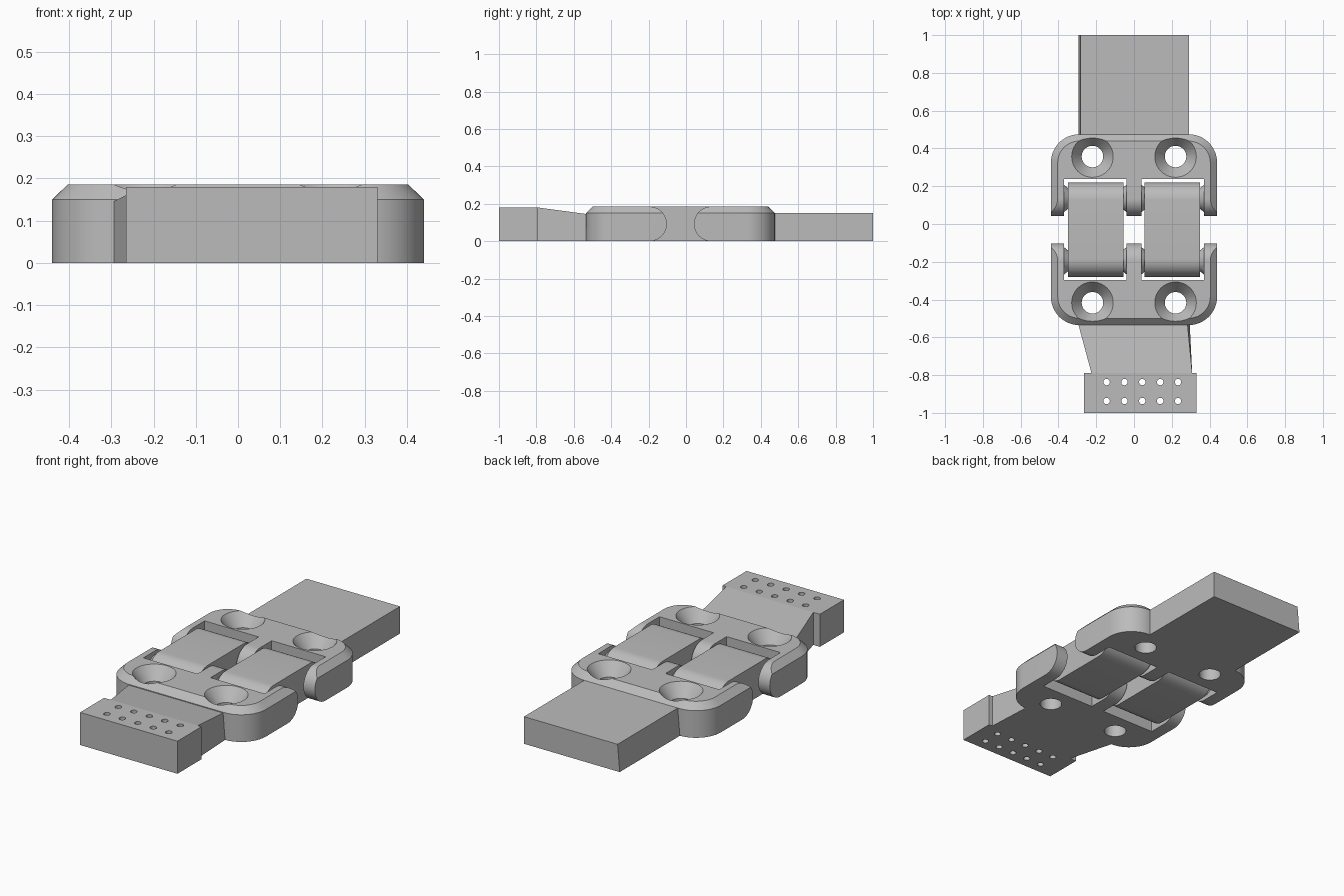
import bpy, bmesh
from math import sin, cos, pi, radians
from mathutils import Matrix

H = 0.185       # overall thickness
R = H / 2       # knuckle radius
MID = -0.03     # y of the hinge centre

if "Cube" in bpy.data.objects:
    bpy.data.objects.remove(bpy.data.objects["Cube"])

grey = bpy.data.materials.new("light grey")
grey.use_nodes = True
grey.diffuse_color = (0.5, 0.5, 0.5, 1)
grey.node_tree.nodes["Principled BSDF"].inputs["Base Color"].default_value = (0.5, 0.5, 0.5, 1)


def loft(name, rings):
    """Solid through matching rings of points, capped at both ends."""
    bm = bmesh.new()
    rows = [[bm.verts.new(p) for p in ring] for ring in rings]
    n = len(rows[0])
    for a, b in zip(rows, rows[1:]):
        for i in range(n):
            j = (i + 1) % n
            bm.faces.new((a[i], a[j], b[j], b[i]))
    bm.faces.new(rows[0])
    bm.faces.new(rows[-1])
    bmesh.ops.recalc_face_normals(bm, faces=bm.faces)
    mesh = bpy.data.meshes.new(name)
    bm.to_mesh(mesh)
    bm.free()
    ob = bpy.data.objects.new(name, mesh)
    bpy.context.collection.objects.link(ob)
    mesh.materials.append(grey)
    return ob


def box(name, x0, x1, y0, y1, z0, z1):
    return loft(name, [[(x0, y0, z), (x1, y0, z), (x1, y1, z), (x0, y1, z)] for z in (z0, z1)])


def lathe(name, profile, x, y, z=0, along_x=False, n=40):
    """Turned solid from (radius, height) pairs, about z or about x."""
    rings = []
    for r, h in profile:
        arc = [(r * cos(2 * pi * i / n), r * sin(2 * pi * i / n)) for i in range(n)]
        rings.append([(x + h, y + a, z + b) if along_x else (x + a, y + b, z + h) for a, b in arc])
    return loft(name, rings)


def boolean(ob, tool, operation):
    mod = ob.modifiers.new("cut", "BOOLEAN")
    mod.operation = operation
    mod.solver = "EXACT"
    mod.object = tool
    bpy.context.view_layer.objects.active = ob
    bpy.ops.object.modifier_apply(modifier=mod.name)
    bpy.data.objects.remove(tool)


def finish(ob, angle=25):
    bpy.ops.object.select_all(action="DESELECT")
    ob.select_set(True)
    bpy.context.view_layer.objects.active = ob
    bpy.ops.object.shade_smooth_by_angle(angle=radians(angle))


def half_round(v, n=24):
    """Half circle in (distance, z), bulging towards smaller distance."""
    return [(v - R * sin(pi * i / n), R + R * cos(pi * i / n)) for i in range(n + 1)]


def outline(inset, z, s):
    """Plate outline with rounded outer corners."""
    x, v, r = 0.44 - inset, 0.505 - inset, 0.15 - inset
    arc = [(x - r + r * cos(pi / 2 * i / 12), v - r + r * sin(pi / 2 * i / 12)) for i in range(13)]
    pts = [(x, 0)] + arc + [(-a, b) for a, b in reversed(arc)] + [(-x, 0)]
    return [(a, MID + s * b, z) for a, b in pts]


def leaf(name, s):
    # chamfered plate, rounded at the knuckle end
    ob = loft(name, [outline(0, 0, s), outline(0, 0.15, s), outline(0.036, H, s)])
    side = half_round(0.0725 + R) + [(0.7, 0), (0.7, H)]
    boolean(ob, loft("end_round", [[(x, MID + s * v, z) for v, z in side] for x in (-1, 1)]), "INTERSECT")
    for m in (-1, 1):
        # slot for the link
        xs = sorted((m * 0.04, m * 0.37))
        ys = sorted((MID, MID + s * 0.267))
        boolean(ob, box("slot", *xs, *ys, -0.1, 0.3), "DIFFERENCE")
        # countersunk screw hole
        sink = [(0.057, -0.1), (0.057, 0.115), (0.11, H), (0.11, 0.3)]
        boolean(ob, lathe("screw_hole", sink, m * 0.22, MID + s * 0.387), "DIFFERENCE")
        # conical pivots reaching into the link
        for base, d in ((0.36, -1), (0.05, 1)):
            root = base - 0.01 if d > 0 else base + 0.01
            cone = [(0.078, -m * d * 0.01), (0.078, m * d * -0.008), (0.04, m * d * 0.04)]
            boolean(ob, lathe("pivot", cone, m * root, MID + s * 0.165, R, True), "UNION")
    finish(ob)


leaf("front_leaf", -1)
leaf("back_leaf", 1)

# two links joining the leaves
for side, m in (("left", 1), ("right", -1)):
    ends = half_round(-0.1575)
    ring = ends + [(-v, z) for v, z in reversed(ends)]
    link = loft(side + "_link", [[(m * x, MID + v, z) for v, z in ring] for x in (0.055, 0.35)])
    finish(link)

# plain strap at the back
strap = [(-0.295, 0), (0.29, 0), (0.29, 0.15), (-0.282, 0.15)]
loft("back_strap", [[(x, y, z) for x, z in strap] for y in (0.46, 1.0)])

# tapering strap at the front
near = [(-0.295, 0), (0.295, 0), (0.283, 0.145), (-0.295, 0.145)]
far = [(-0.225, 0), (0.308, 0), (0.308, 0.18), (-0.225, 0.18)]
loft("front_strap", [[(x, y, z) for x, z in ring] for ring, y in ((near, -0.53), (far, -0.79))])

# end block with two rows of small holes
block = box("end_block", -0.265, 0.33, -1.0, -0.79, 0, 0.18)
for i in range(5):
    for y in (-0.837, -0.937):
        boolean(block, lathe("pin_hole", [(0.017, -0.1), (0.017, 0.3)], -0.145 + 0.0945 * i, y, n=20), "DIFFERENCE")
finish(block)
